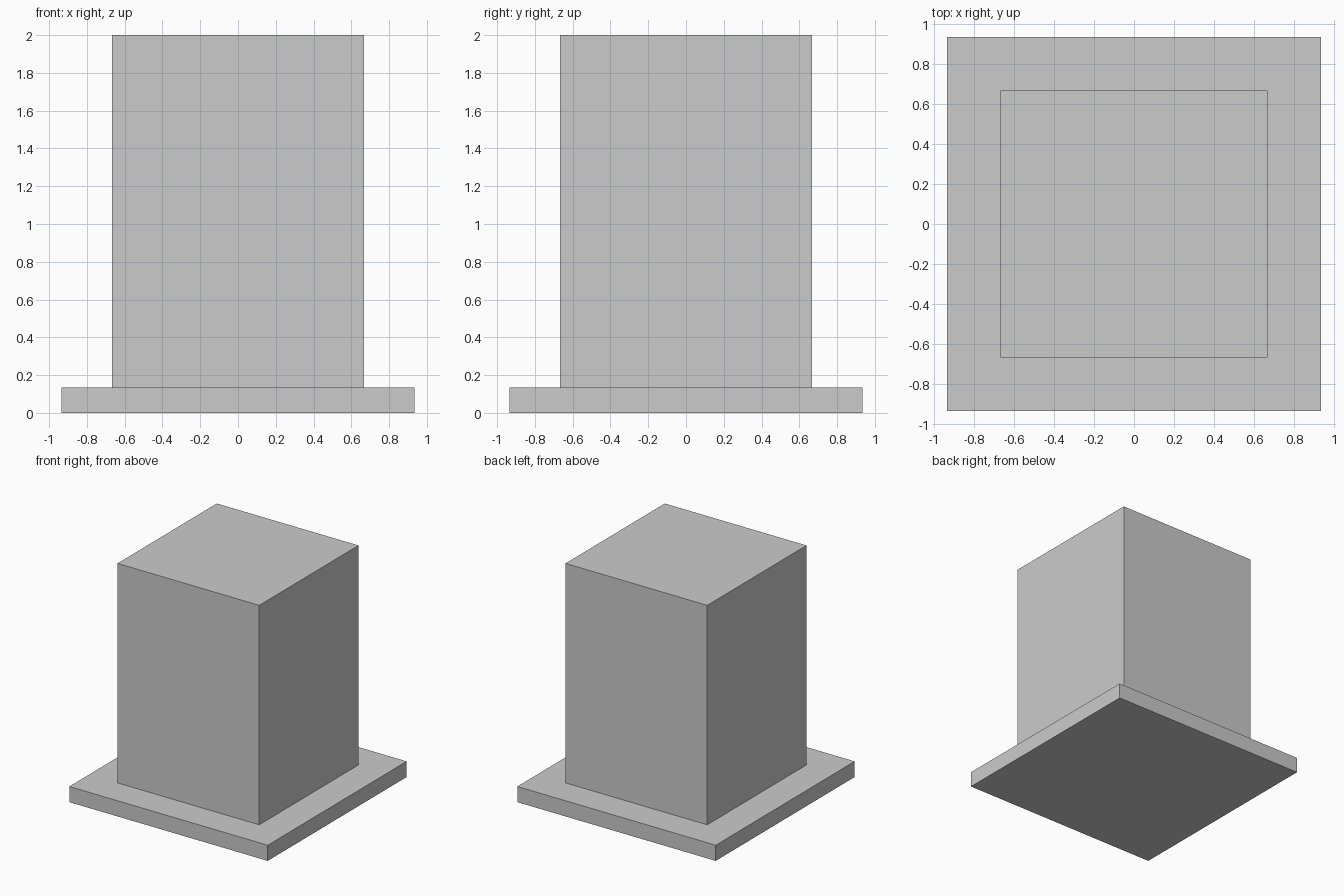
import bpy

if "Cube" in bpy.data.objects:
    bpy.data.objects.remove(bpy.data.objects["Cube"])


def box(name, width, z_bottom, z_top):
    """Square box centred on the z axis, between two heights."""
    height = z_top - z_bottom
    bpy.ops.mesh.primitive_cube_add(size=1, location=(0, 0, z_bottom + height / 2))
    obj = bpy.context.object
    obj.name = name
    obj.scale = (width, width, height)
    bpy.ops.object.transform_apply(location=False, rotation=False, scale=True)
    return obj


BASE_TOP = 2 / 15

# Wide, thin plinth
box("base_plate", 28 / 15, 0, BASE_TOP)

# Tall block standing on the plinth
box("main_block", 4 / 3, BASE_TOP, 2)
